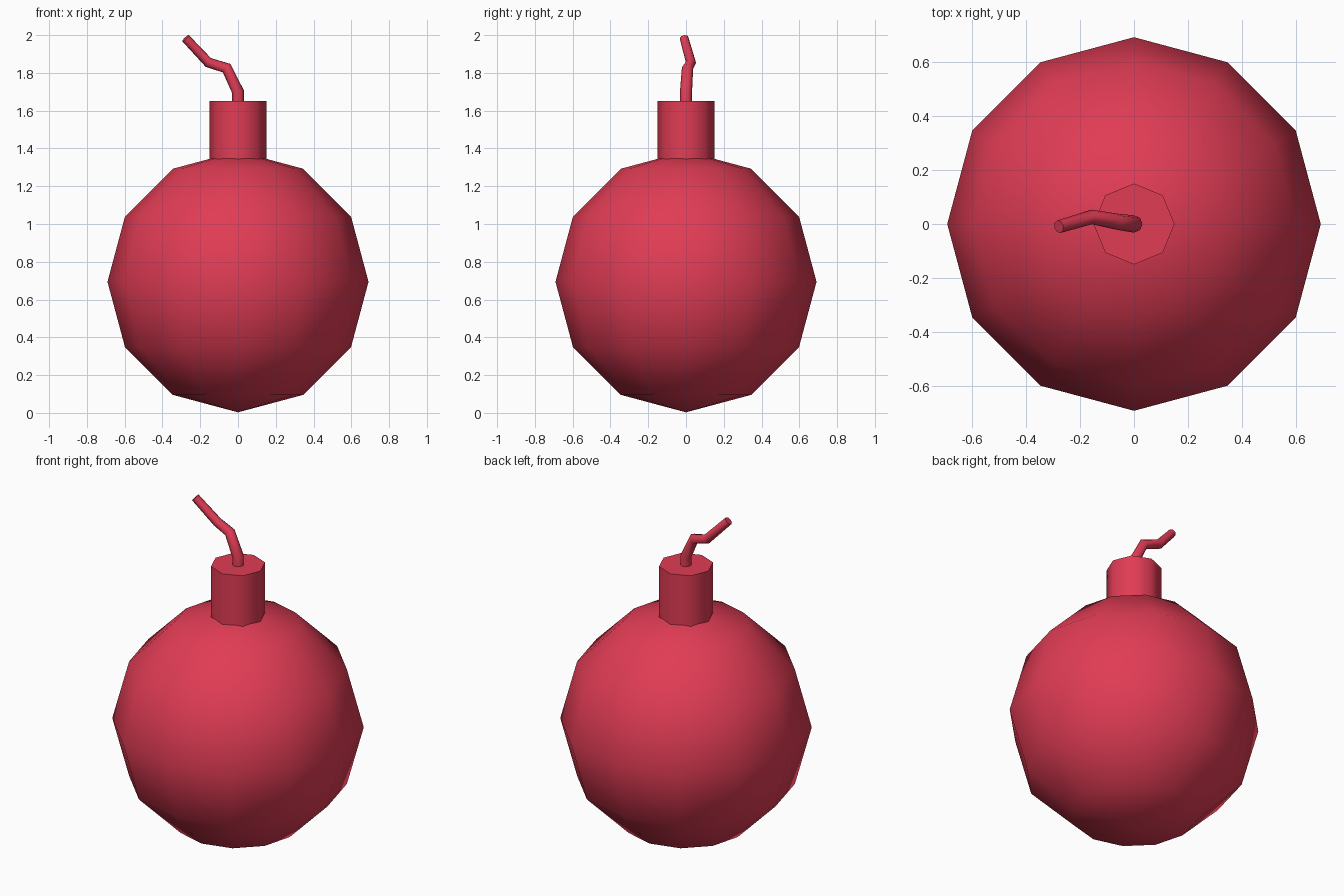
import bpy, math

if "Cube" in bpy.data.objects:
    bpy.data.objects.remove(bpy.data.objects["Cube"])

red = bpy.data.materials.new("red")
red.diffuse_color = (0.75, 0.045, 0.09, 1)
red.use_nodes = True
red.node_tree.nodes["Principled BSDF"].inputs["Base Color"].default_value = red.diffuse_color


def finish(name, angle=60):
    ob = bpy.context.object
    ob.name = name
    ob.data.materials.clear()
    ob.data.materials.append(red)
    bpy.ops.object.shade_smooth_by_angle(angle=math.radians(angle))
    return ob


# round low-poly body
bpy.ops.mesh.primitive_uv_sphere_add(segments=12, ring_count=6, radius=0.691,
                                     location=(0, 0, 0.694))
finish("body")

# octagonal neck, sunk into the body
top, bottom = 1.65, 1.25
bpy.ops.mesh.primitive_cylinder_add(vertices=8, radius=0.15, depth=top - bottom,
                                    location=(0, 0, (top + bottom) / 2))
finish("neck")

# bent fuse swept along a short path
path = [(0, 0, 1.60), (0, 0, 1.70), (-0.06, 0.008, 1.825),
        (-0.157, 0.026, 1.855), (-0.278, -0.01, 1.984)]
radii = [0.032, 0.032, 0.030, 0.027, 0.024]
curve = bpy.data.curves.new("fuse", 'CURVE')
curve.dimensions = '3D'
curve.bevel_depth = 1.0
curve.bevel_resolution = 2
curve.use_fill_caps = True
spline = curve.splines.new('POLY')
spline.points.add(len(path) - 1)
for point, co, r in zip(spline.points, path, radii):
    point.co = (*co, 1)
    point.radius = r
fuse = bpy.data.objects.new("fuse", curve)
bpy.context.collection.objects.link(fuse)
bpy.ops.object.select_all(action='DESELECT')
fuse.select_set(True)
bpy.context.view_layer.objects.active = fuse
bpy.ops.object.convert(target='MESH')
finish("fuse")
